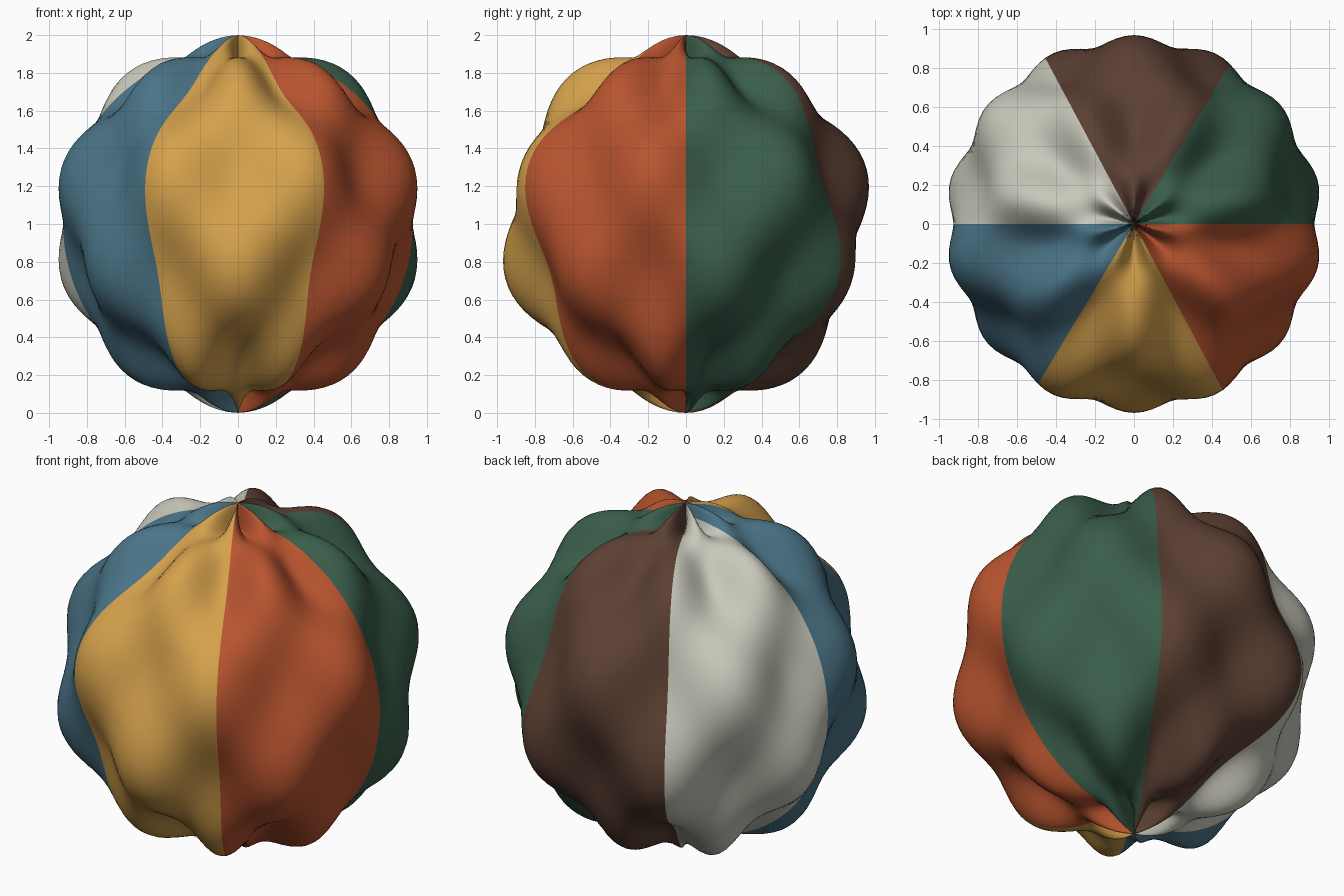
import bpy, bmesh
from math import sin, cos, pi

if "Cube" in bpy.data.objects:
    bpy.data.objects.remove(bpy.data.objects["Cube"])

COLS, ROWS = 128, 64
SCALE, WAVE = 1 / 1.08, 0.08


def linear(c):
    c /= 255
    return c / 12.92 if c <= 0.04045 else ((c + 0.055) / 1.055) ** 2.4


# Panel colours, clockwise from +x seen from above
PANELS = [
    ("rust orange", (184, 84, 47)),
    ("golden yellow", (213, 161, 76)),
    ("slate blue", (74, 116, 135)),
    ("warm white", (200, 200, 187)),
    ("dark brown", (92, 64, 51)),
    ("forest green", (58, 94, 75)),
]

mesh = bpy.data.meshes.new("rippled_ball")
for name, rgb in PANELS:
    mat = bpy.data.materials.new(name)
    mat.diffuse_color = (*[linear(c) for c in rgb], 1)
    mat.use_nodes = True
    mat.node_tree.nodes["Principled BSDF"].inputs["Base Color"].default_value = mat.diffuse_color
    mesh.materials.append(mat)

# Sphere whose radius ripples around and from pole to pole
bm = bmesh.new()
grid = []
for j in range(ROWS + 1):
    t = pi * j / ROWS
    row = []
    for i in range(COLS):
        p = 2 * pi * i / COLS
        r = SCALE * (1 + WAVE * sin(7 * p) * cos(5 * t))
        row.append(bm.verts.new((r * sin(t) * cos(p), -r * sin(t) * sin(p), 1 + r * cos(t))))
    grid.append(row)

# Six panels by direction
for j in range(ROWS):
    for i in range(COLS):
        k = (i + 1) % COLS
        f = bm.faces.new((grid[j][i], grid[j][k], grid[j + 1][k], grid[j + 1][i]))
        f.material_index = i * 6 // COLS
        f.smooth = True

bm.to_mesh(mesh)
bm.free()
ball = bpy.data.objects.new("rippled_ball", mesh)
bpy.context.collection.objects.link(ball)
